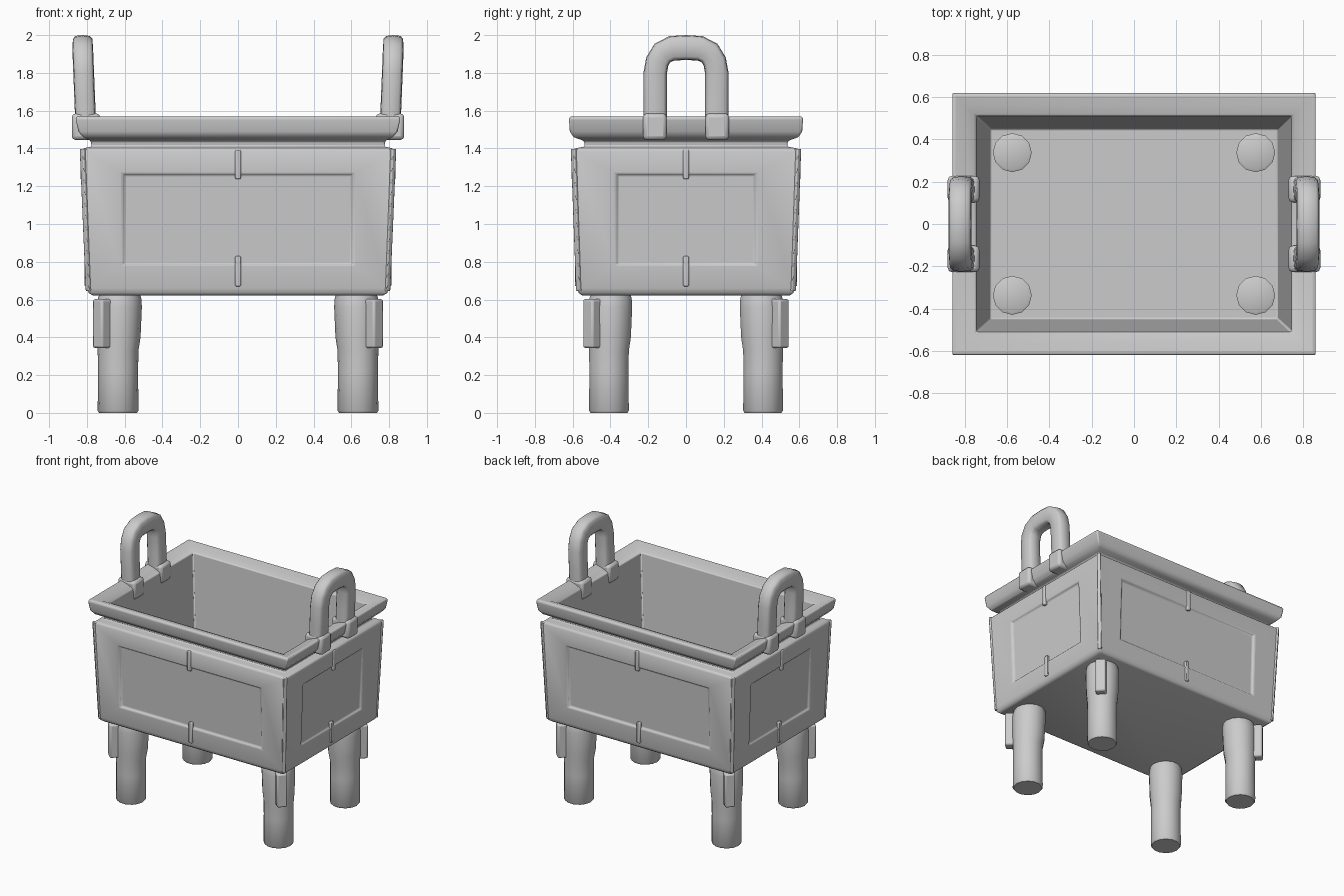
import bpy, bmesh, math
from mathutils import Vector

if "Cube" in bpy.data.objects:
    bpy.data.objects.remove(bpy.data.objects["Cube"])

grey = bpy.data.materials.new("stone grey")
grey.diffuse_color = (0.6, 0.6, 0.6, 1)
grey.use_nodes = True
grey.node_tree.nodes["Principled BSDF"].inputs["Base Color"].default_value = grey.diffuse_color
FLOOR = .655


def finish(name, bm, bevel=0.0, angle=40):
    """Turn a bmesh into a named, shaded object."""
    bmesh.ops.recalc_face_normals(bm, faces=bm.faces[:])
    me = bpy.data.meshes.new(name)
    bm.to_mesh(me)
    bm.free()
    me.materials.append(grey)
    ob = bpy.data.objects.new(name, me)
    bpy.context.collection.objects.link(ob)
    bpy.ops.object.select_all(action='DESELECT')
    ob.select_set(True)
    bpy.context.view_layer.objects.active = ob
    bpy.ops.object.shade_smooth_by_angle(angle=math.radians(angle))
    if bevel:
        mod = ob.modifiers.new("soft edges", 'BEVEL')
        mod.width, mod.segments, mod.limit_method = bevel, 2, 'ANGLE'
        mod.angle_limit = math.radians(40)
    return ob


def loft(bm, rings):
    """Skin a list of point rings and cap both ends; return side faces per band."""
    vs = [[bm.verts.new(p) for p in r] for r in rings]
    n = len(vs[0])
    bands = [[bm.faces.new((a[i], a[(i + 1) % n], b[(i + 1) % n], b[i])) for i in range(n)]
             for a, b in zip(vs, vs[1:])]
    bm.faces.new(vs[0][::-1])
    bm.faces.new(vs[-1])
    return bands


def rect(x, y, z):
    return [(-x, -y, z), (x, -y, z), (x, y, z), (-x, y, z)]


def box(name, centre, size, turn=0.0, bevel=0.012):
    bm = bmesh.new()
    bmesh.ops.create_cube(bm, size=1)
    bmesh.ops.scale(bm, vec=size, verts=bm.verts)
    ob = finish(name, bm, bevel)
    ob.location = centre
    ob.rotation_euler.z = turn
    return ob


# Vessel: outer wall, neck, flared rim, inner wall and floor in one skin
profile = [(.77, .55, .622), (.79, .568, .635), (.80, .576, .66), (.828, .60, 1.385),
           (.82, .59, 1.40), (.775, .535, 1.41), (.78, .54, 1.44), (.82, .595, 1.46),
           (.845, .615, 1.49), (.86, .62, 1.56), (.85, .61, 1.572), (.80, .56, 1.56),
           (.745, .51, 1.535), (.68, .45, FLOOR)]
bm = bmesh.new()
bands = loft(bm, [rect(*p) for p in profile])
walls = bands[2]
# Sunken panel on each wall
bmesh.ops.recalc_face_normals(bm, faces=bm.faces[:])
bmesh.ops.inset_individual(bm, faces=walls, thickness=.17, depth=0)
for f in walls:
    axis = 0 if abs(f.normal.y) > abs(f.normal.x) else 1
    half = .61 if axis == 0 else .37
    for v in f.verts:
        v.co[axis] = math.copysign(half, v.co[axis])
bmesh.ops.inset_individual(bm, faces=walls, thickness=.012, depth=-.014)
finish("vessel", bm, .008)

# Corner flanges following the flare of the walls
for sx in (-1, 1):
    for sy in (-1, 1):
        bm = bmesh.new()
        rings = []
        for x, y, z in ((.808, .584, .645), (.84, .612, 1.398)):
            pts = [(x - .02, y), (x, y - .02), (x - .05, y - .07), (x - .07, y - .05)]
            rings.append([(sx * a, sy * b, z) for a, b in pts])
        loft(bm, rings)
        finish("corner_flange", bm, .005)

# Ridges at the middle of each wall, above and below the panel
for s in (-1, 1):
    for z, h in ((1.315, .155), (.75, .16)):
        k = (z - .66) / .725
        box("wall_ridge_long_side", (0, s * (.573 + .024 * k), z), (.03, .024, h), 0, .006)
        box("wall_ridge_short_side", (s * (.797 + .028 * k), 0, z), (.024, .03, h), 0, .006)

# Legs with a diagonal fin, plus low discs on the floor above them
for sx in (-1, 1):
    for sy in (-1, 1):
        bm = bmesh.new()
        rings = []
        for z, r, d in ((0, .10, 0), (.012, .108, 0), (.22, .106, 0), (.33, .108, 0),
                        (.40, .115, -.004), (.56, .120, -.006), (.60, .116, -.008), (.64, .105, -.01)):
            cx, cy = sx * (.635 + d), sy * (.408 + d)
            rings.append([(cx + r * math.cos(t * math.tau / 14),
                           cy + r * math.sin(t * math.tau / 14), z) for t in range(14)])
        loft(bm, rings)
        finish("leg", bm, 0, 50)
        box("leg_fin", (sx * .693, sy * .469, .473), (.15, .075, .26),
            math.atan2(sy, sx), .012)
        bm = bmesh.new()
        loft(bm, [[(sx * .575 + r * math.cos(t * math.tau / 12),
                    sy * .337 + r * math.sin(t * math.tau / 12), FLOOR + z) for t in range(12)]
                  for z, r in ((-.01, .092), (.012, .092), (.018, .08))])
        finish("floor_disc", bm, 0, 50)

# Upright loop handles with clasps over the rim
half = [(.163, 1.50), (.163, 1.66), (.163, 1.80), (.152, 1.86), (.125, 1.905), (.075, 1.93)]
path = half + [(0, 1.934)] + [(-y, z) for y, z in reversed(half)]
for s in (-1, 1):
    bm = bmesh.new()
    rings = []
    for i, (y, z) in enumerate(path):
        a, b = path[max(i - 1, 0)], path[min(i + 1, len(path) - 1)]
        t = Vector((b[0] - a[0], b[1] - a[1])).normalized()
        cx = .805 + .04 * (z - 1.5)
        ring = []
        for k in range(12):
            u = k * math.tau / 12
            # rounded-square section
            c, q = [math.copysign(abs(w) ** .5, w) if abs(w) > 1e-6 else 0
                    for w in (math.cos(u), math.sin(u))]
            ring.append((s * (cx + .055 * c), y - t.y * .062 * q, z + t.x * .066 * q))
        rings.append(ring)
    loft(bm, rings)
    finish("handle", bm, 0, 50)
    for sy in (-1, 1):
        box("handle_clasp", (s * .805, sy * .165, 1.515), (.15, .125, .14), 0, .02)
